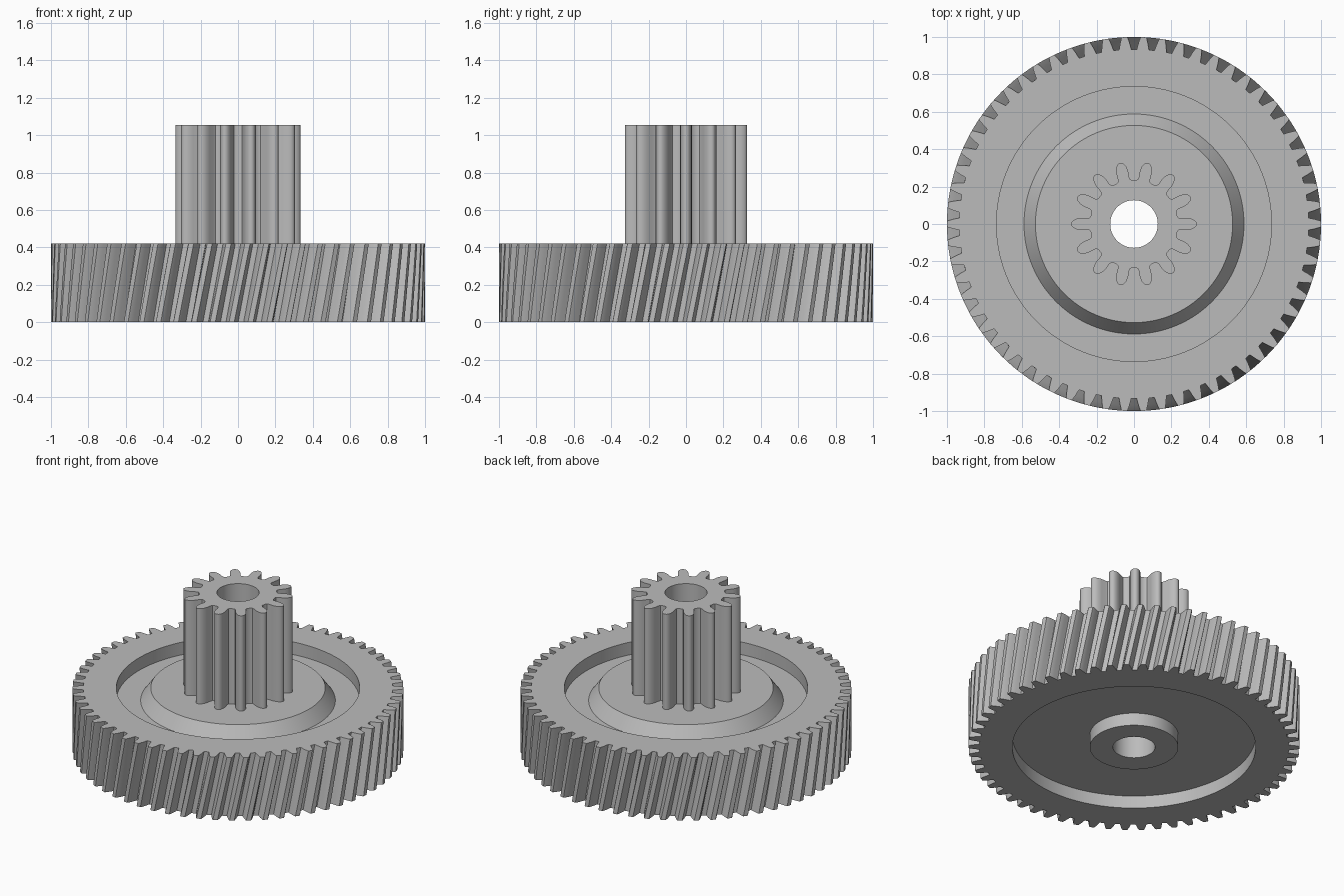
import bpy, bmesh
from math import cos, sin, tau

cube = bpy.data.objects.get("Cube")
if cube:
    bpy.data.objects.remove(cube)

# One plain grey for the whole part
GREY = (0.5, 0.5, 0.5, 1)
grey = bpy.data.materials.new("grey plastic")
grey.use_nodes = True
grey.diffuse_color = GREY
grey.node_tree.nodes["Principled BSDF"].inputs["Base Color"].default_value = GREY


def gear_outline(teeth, flank):
    """Polar points (radius, angle); flank runs from the root to the tip edge."""
    tooth = [(r, -a) for r, a in flank] + [(r, a) for r, a in reversed(flank) if a]
    return [(r, a + i * tau / teeth) for i in range(teeth) for r, a in tooth]


def circle(radius, count, turn):
    return [(radius, turn + i * tau / count) for i in range(count)]


def loft(name, rings, closed):
    """Skin a list of (outline, height, turn) rings that share one point count."""
    bm = bmesh.new()
    loops = [[bm.verts.new((r * cos(a + turn), r * sin(a + turn), z)) for r, a in outline]
             for outline, z, turn in rings]
    pairs = list(zip(loops, loops[1:]))
    if closed:
        pairs.append((loops[-1], loops[0]))
    for low, high in pairs:
        for i in range(len(low)):
            bm.faces.new((low[i - 1], low[i], high[i], high[i - 1]))
    bmesh.ops.recalc_face_normals(bm, faces=bm.faces)
    mesh = bpy.data.meshes.new(name)
    bm.to_mesh(mesh)
    bm.free()
    mesh.materials.append(grey)
    obj = bpy.data.objects.new(name, mesh)
    bpy.context.collection.objects.link(obj)
    bpy.ops.object.select_all(action="DESELECT")
    obj.select_set(True)
    bpy.context.view_layer.objects.active = obj
    bpy.ops.object.shade_smooth_by_angle(angle=0.5)
    return obj


WHEEL_TOP, PINION_TOP = 0.42, 1.055
BORE = 0.127
FLOOR, CEILING = 0.084, 0.336   # bottom and top recess levels
TWIST = -0.085                  # helix turn at the bottom of the wheel
LAYERS = 8

# Helical wheel: twisted teeth, then the section of rim, web, boss and bore
teeth = gear_outline(62, [(0.934, 0.035), (0.945, 0.032), (0.968, 0.026),
                          (0.993, 0.018), (1.0, 0.014)])
rings = [(teeth, WHEEL_TOP * k / LAYERS, TWIST * (1 - k / LAYERS))
         for k in range(LAYERS + 1)]
section = [(0.735, WHEEL_TOP, 0), (0.735, CEILING, 0), (0.588, CEILING, 0),
           (0.527, WHEEL_TOP, 0), (BORE, WHEEL_TOP, 0), (BORE, 0, 0),
           (0.267, 0, 0), (0.267, FLOOR, 0),
           (0.735, FLOOR, TWIST), (0.735, 0, TWIST)]
start = teeth[0][1]
rings += [(circle(r, len(teeth), start), z, turn) for r, z, turn in section]
loft("helical_wheel", rings, closed=True)

# Spur pinion standing on the wheel, open underneath where it joins
pinion = gear_outline(14, [(0.235, 0.175), (0.239, 0.14), (0.252, 0.122),
                           (0.285, 0.113), (0.308, 0.092), (0.325, 0.06),
                           (0.333, 0.028), (0.335, 0)])
bore = circle(BORE, len(pinion), pinion[0][1])
loft("spur_pinion", [(pinion, WHEEL_TOP, 0), (pinion, PINION_TOP, 0),
                     (bore, PINION_TOP, 0), (bore, WHEEL_TOP, 0)], closed=False)
